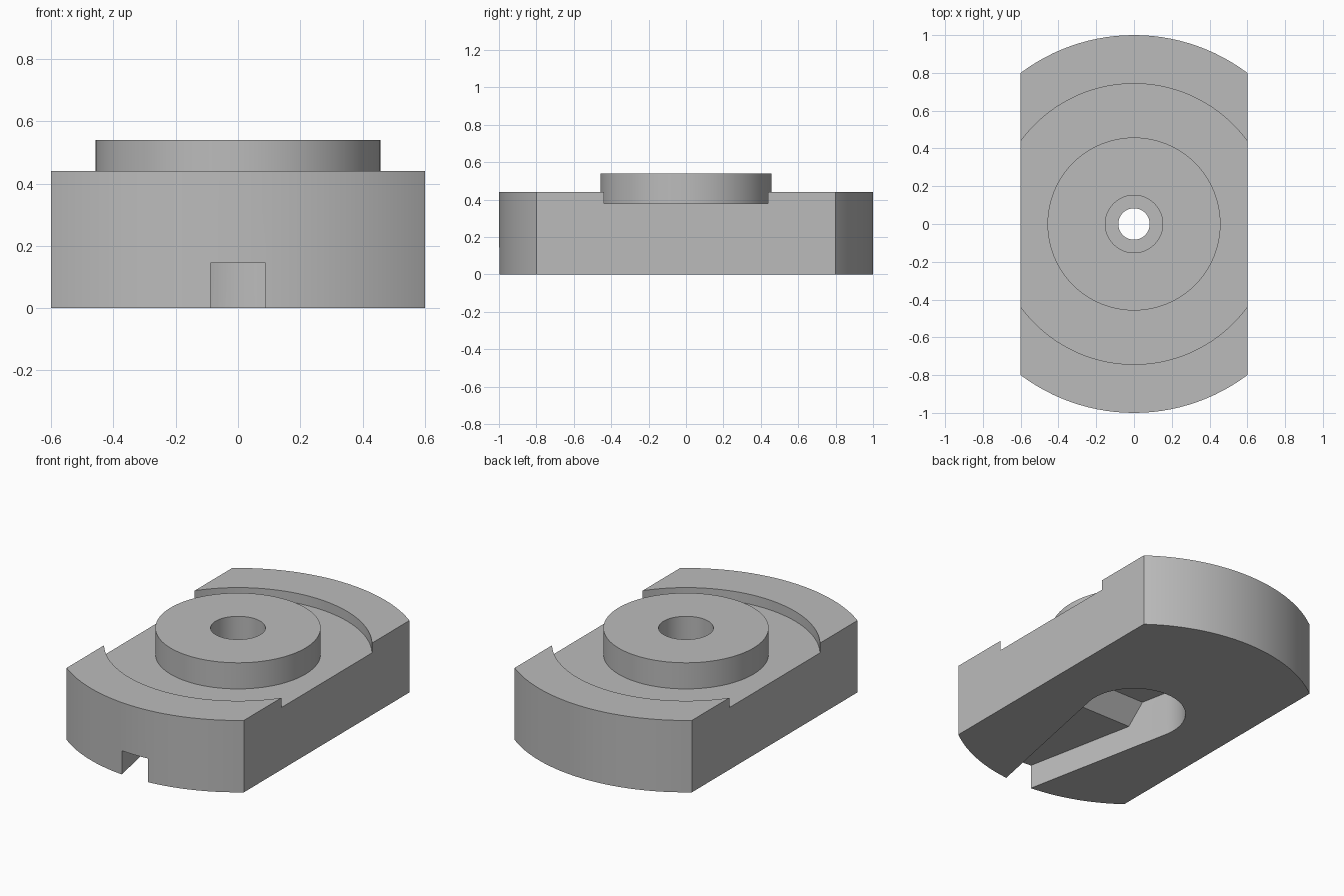
import bpy, bmesh
from math import sin, cos, tan, pi, radians
from mathutils import Vector

if "Cube" in bpy.data.objects:
    bpy.data.objects.remove(bpy.data.objects["Cube"], do_unlink=True)

SEGMENTS = 128
HALF_WIDTH = 0.6

steel = bpy.data.materials.new("plain_grey")
steel.use_nodes = True
grey = (0.5, 0.5, 0.5, 1)
steel.diffuse_color = grey
steel.node_tree.nodes["Principled BSDF"].inputs["Base Color"].default_value = grey


def finish(name, bm):
    bmesh.ops.recalc_face_normals(bm, faces=bm.faces)
    mesh = bpy.data.meshes.new(name)
    bm.to_mesh(mesh)
    bm.free()
    mesh.materials.append(steel)
    obj = bpy.data.objects.new(name, mesh)
    bpy.context.collection.objects.link(obj)
    return obj


def prism(name, points, offset):
    """Extrude a closed outline along an offset."""
    bm = bmesh.new()
    face = bm.faces.new([bm.verts.new(p) for p in points])
    new = bmesh.ops.extrude_face_region(bm, geom=[face], use_keep_orig=True)["geom"]
    bmesh.ops.translate(bm, vec=Vector(offset),
                        verts=[v for v in new if isinstance(v, bmesh.types.BMVert)])
    return finish(name, bm)


def lathe(name, profile):
    """Revolve a closed (radius, height) profile around z."""
    bm = bmesh.new()
    rings = []
    for i in range(SEGMENTS):
        a = 2 * pi * i / SEGMENTS
        rings.append([bm.verts.new((r * cos(a), r * sin(a), z)) for r, z in profile])
    n = len(profile)
    for i in range(SEGMENTS):
        a, b = rings[i], rings[(i + 1) % SEGMENTS]
        for j in range(n):
            k = (j + 1) % n
            bm.faces.new((a[j], b[j], b[k], a[k]))
    return finish(name, bm)


def boolean(target, cutter, operation):
    cutter.hide_render = True
    mod = target.modifiers.new(operation.lower(), "BOOLEAN")
    mod.object, mod.operation, mod.solver = cutter, operation, "EXACT"
    bpy.context.view_layer.objects.active = target
    bpy.ops.object.modifier_apply(modifier=mod.name)
    bpy.data.objects.remove(cutter, do_unlink=True)


# Round body with ring recess, raised boss and stepped bore
body = lathe("slotted_base", [
    (0.083, 0), (0.083, 0.34), (0.152, 0.34), (0.152, 0.54), (0.458, 0.54),
    (0.458, 0.38), (0.743, 0.38), (0.743, 0.44), (1, 0.44), (1, 0)])

# Flat sides
w = HALF_WIDTH
sides = prism("side_trim", [(-w, -2, -1), (w, -2, -1), (w, 2, -1), (-w, 2, -1)], (0, 0, 3))
boolean(body, sides, "INTERSECT")

# Keyhole pocket underneath: a round end with walls tapering towards the front
radius, taper, mouth = 0.285, 0.2, -1.1
mouth_x = radius * cos(taper) - (-radius * sin(taper) - mouth) * tan(taper)
steps = 48
outline = [(mouth_x, mouth, -0.2)]
for i in range(steps + 1):
    a = -taper + (pi + 2 * taper) * i / steps
    outline.append((radius * cos(a), radius * sin(a), -0.2))
outline.append((-mouth_x, mouth, -0.2))
pocket = prism("pocket_cutter", outline, (0, 0, 1))

# Pocket ceiling: low at the front, ramping up to the deep round end
ceiling = prism("ceiling_trim", [
    (-1, -1.5, -0.1), (-1, 1, -0.1), (-1, 1, 0.265), (-1, -0.22, 0.265),
    (-1, -0.315, 0.145), (-1, -1.5, 0.145)], (2, 0, 0))
boolean(pocket, ceiling, "INTERSECT")
boolean(body, pocket, "DIFFERENCE")

# Smooth curved walls, crisp edges
bpy.ops.object.select_all(action="DESELECT")
body.select_set(True)
bpy.context.view_layer.objects.active = body
bpy.ops.object.shade_smooth_by_angle(angle=radians(30))
